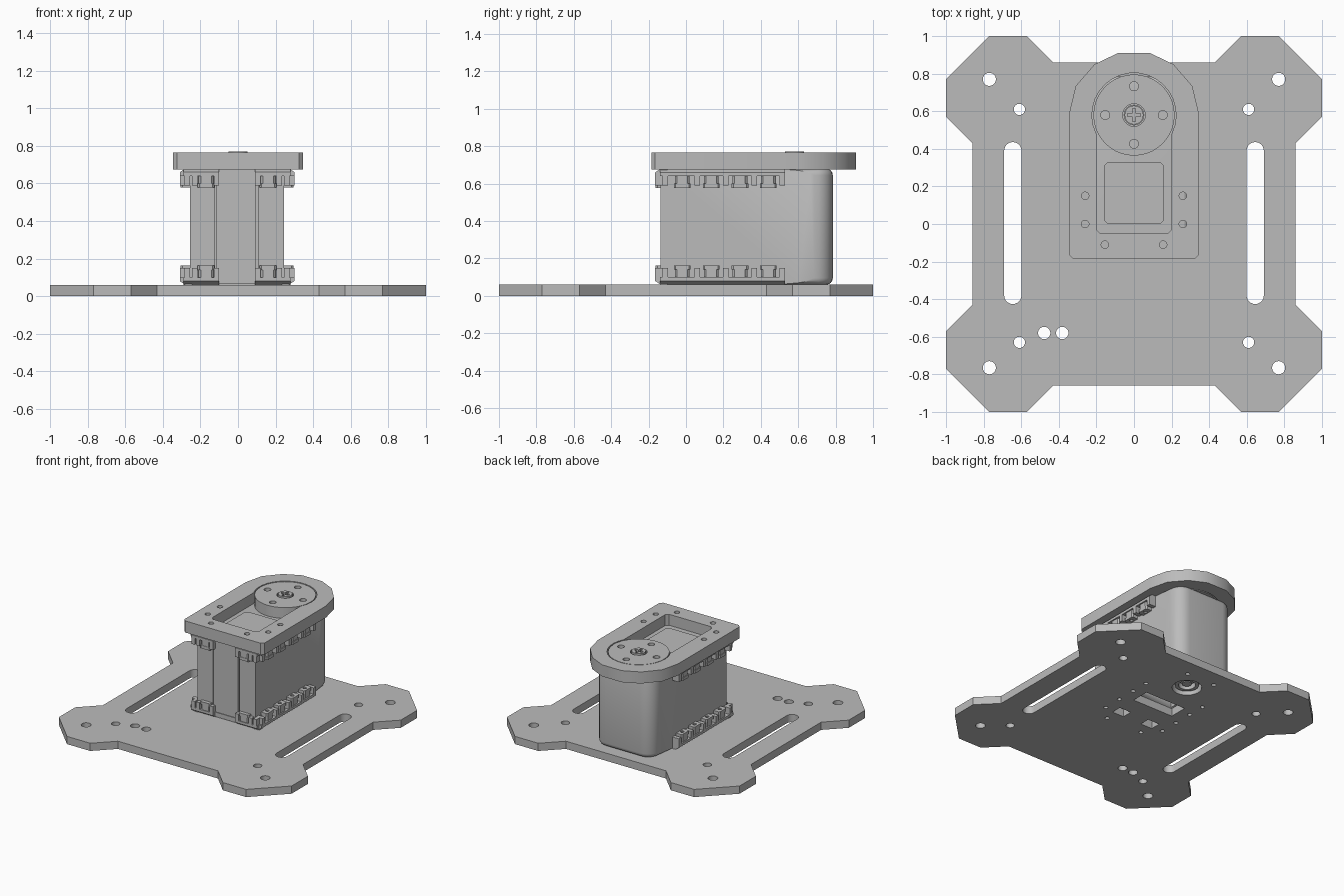
import bpy, bmesh, math
from mathutils import Matrix

if "Cube" in bpy.data.objects:
    bpy.data.objects.remove(bpy.data.objects["Cube"])

grey = bpy.data.materials.new("plain grey")
grey.diffuse_color = (0.5, 0.5, 0.5, 1)
grey.use_nodes = True
grey.node_tree.nodes["Principled BSDF"].inputs["Base Color"].default_value = grey.diffuse_color
CX = -0.005          # centre of the motor across x
AXIS_Y = 0.58        # output shaft position


def circle(x, y, r, n=24, a0=0.0, a1=360.0):
    full = abs(a1 - a0) >= 360
    d = math.radians(a1 - a0) / (n if full else n - 1)
    a = math.radians(a0)
    return [(x + r * math.cos(a + i * d), y + r * math.sin(a + i * d)) for i in range(n)]


def rect(x0, x1, y0, y1, c=0.0):
    if not c:
        return [(x0, y0), (x1, y0), (x1, y1), (x0, y1)]
    return [(x0 + c, y0), (x1 - c, y0), (x1, y0 + c), (x1, y1 - c),
            (x1 - c, y1), (x0 + c, y1), (x0, y1 - c), (x0, y0 + c)]


def finish(ob, smooth=True):
    ob.data.materials.clear()
    ob.data.materials.append(grey)
    if smooth:
        bpy.ops.object.select_all(action='DESELECT')
        ob.select_set(True)
        bpy.context.view_layer.objects.active = ob
        bpy.ops.object.shade_smooth_by_angle(angle=math.radians(28))
    return ob


def prism(name, loops, z0, z1, matrix=None):
    """Extrude an outline (first loop) with holes (other loops) from z0 to z1."""
    cu = bpy.data.curves.new(name, 'CURVE')
    cu.dimensions = '2D'
    cu.fill_mode = 'BOTH'
    cu.extrude = (z1 - z0) / 2
    for loop in loops:
        s = cu.splines.new('POLY')
        s.points.add(len(loop) - 1)
        for p, (x, y) in zip(s.points, loop):
            p.co = (x, y, 0, 1)
        s.use_cyclic_u = True
    tmp = bpy.data.objects.new(name + "_curve", cu)
    bpy.context.collection.objects.link(tmp)
    bpy.context.view_layer.update()
    dg = bpy.context.evaluated_depsgraph_get()
    me = bpy.data.meshes.new_from_object(tmp.evaluated_get(dg))
    bpy.data.objects.remove(tmp)
    bm = bmesh.new()
    bm.from_mesh(me)
    bmesh.ops.remove_doubles(bm, verts=bm.verts, dist=1e-5)
    bmesh.ops.translate(bm, verts=bm.verts, vec=(0, 0, (z0 + z1) / 2))
    if matrix:
        bmesh.ops.transform(bm, verts=bm.verts, matrix=matrix)
    bmesh.ops.recalc_face_normals(bm, faces=bm.faces)
    bm.to_mesh(me)
    bm.free()
    me.name = name
    ob = bpy.data.objects.new(name, me)
    bpy.context.collection.objects.link(ob)
    return finish(ob)


# Shared screw hole pattern
screws = [(s * x, y) for s in (-1, 1) for x, y in ((0.26, 0.15), (0.26, 0.0), (0.155, -0.11))]

# Base plate with corner lobes, slots and holes
quarter = [(0.86, 0.43), (1, 0.57), (1, 0.77), (0.77, 1), (0.57, 1), (0.43, 0.86)]
outline = (quarter + [(-x, y) for x, y in reversed(quarter)] +
           [(-x, -y) for x, y in quarter] + [(x, -y) for x, y in reversed(quarter)])
holes = []
for s in (-1, 1):
    holes += [circle(s * 0.77, y, 0.035) for y in (-0.765, 0.77)]
    holes += [circle(s * 0.61, y, 0.03) for y in (-0.63, 0.61)]
    holes.append(circle(s * 0.645, 0.39, 0.046, 13, 0, 180) +
                 circle(s * 0.645, -0.38, 0.046, 13, 180, 360 - 1e-3))
    holes.append(rect(s * 0.13 - 0.05, s * 0.13 + 0.05, -0.02, 0.06))
    holes += [circle(s * x, y, 0.016, 12) for x, y in ((0.26, 0.3), (0.26, 0.44), (0.12, 0.73))]
holes += [circle(x, -0.58, 0.033) for x in (-0.478, -0.382)]
holes += [circle(x, y, 0.016, 12) for x, y in screws]
holes += [circle(0, AXIS_Y, 0.105), rect(-0.175, 0.175, 0.205, 0.345)]
prism("base_plate", [outline] + holes, 0, 0.06)

# Rear bearing ring and screw inside the base plate
prism("bearing_ring", [circle(0, AXIS_Y, 0.085), circle(0, AXIS_Y, 0.06)], 0.02, 0.065)
prism("bearing_screw", [circle(0, AXIS_Y, 0.035)], 0.03, 0.065)

# Motor body with rounded rear corners and rounded lower edge
bm = bmesh.new()
bmesh.ops.create_cube(bm, size=1, matrix=Matrix.Translation((CX, 0.3375, 0.37)) @
                      Matrix.Diagonal((0.50, 0.895, 0.62, 1)))
rear = [e for e in bm.edges if all(v.co.y > 0.7 for v in e.verts)
        and abs(e.verts[0].co.z - e.verts[1].co.z) > 0.1]
bmesh.ops.bevel(bm, geom=rear, offset=0.1, segments=6, profile=0.5, affect='EDGES')
rim = [e for e in bm.edges if abs(e.verts[0].co.z - e.verts[1].co.z) < 1e-4
       and max(v.co.y for v in e.verts) > 0.69 and min(v.co.y for v in e.verts) > 0.6]
bmesh.ops.bevel(bm, geom=rim, offset=0.035, segments=4, profile=0.5, affect='EDGES')
me = bpy.data.meshes.new("motor_body")
bm.to_mesh(me)
bm.free()
body = bpy.data.objects.new("motor_body", me)
bpy.context.collection.objects.link(body)

# Connector pocket in the underside
pocket = prism("pocket_cutter", [rect(-0.16, 0.16, 0.215, 0.335)], 0.0, 0.11)
pocket.hide_render = True
pocket.hide_set(True)
cut = body.modifiers.new("pocket", 'BOOLEAN')
cut.operation = 'DIFFERENCE'
cut.object = pocket
finish(body)

# Front cover panels with a narrow groove
for side, (x0, x1) in (("left", (-0.255, -0.122)), ("centre", (-0.118, 0.096)),
                       ("right", (0.106, 0.245))):
    prism("front_panel_" + side, [rect(x0, x1, -0.135, -0.108)], 0.09, 0.655)

# Mounting flanges: shelf, dividing ribs and nuts, on both sides, top and bottom
shelf = [(0.24, 0.68), (0.275, 0.68), (0.305, 0.66), (0.305, 0.64), (0.24, 0.64)]
rib = [(0.24, 0.68), (0.275, 0.68), (0.305, 0.66), (0.305, 0.59), (0.24, 0.59)]


def place(sx, top):
    """Mirror a part about the motor centre: left or right, top or bottom."""
    m = Matrix.Translation((CX, 0, 0)) @ Matrix.Diagonal((sx, 1, 1, 1))
    return m if top else Matrix.Translation((0, 0, 0.74)) @ Matrix.Diagonal((1, 1, -1, 1)) @ m


# maps profile (x, z) extruded along y, and profile (depth, z) extruded along x
ALONG_Y = Matrix(((1, 0, 0, 0), (0, 0, 1, 0), (0, 1, 0, 0), (0, 0, 0, 1)))
ALONG_X = Matrix(((0, 0, 1, 0), (-1, 0, 0, 0.14), (0, 1, 0, 0), (0, 0, 0, 1)))

for top in (True, False):
    level = "top" if top else "bottom"
    for sx in (-1, 1):
        tag = level + ("_right" if sx > 0 else "_left")
        m = place(sx, top)
        prism("side_shelf_" + tag, [shelf], -0.14, 0.53, m @ ALONG_Y)
        for y in (-0.11, 0.06, 0.212, 0.364, 0.515):
            prism("side_rib_" + tag, [rib], y - 0.015, y + 0.015, m @ ALONG_Y)
        for y in (-0.02, 0.135, 0.288, 0.44):
            prism("nut_" + tag, [rect(0.24, 0.295, y - 0.04, y + 0.04, 0.012),
                                 circle(0.27, y, 0.014, 10)], 0.597, 0.642, m)
            prism("nut_lip_" + tag, [rect(0.24, 0.30, y - 0.045, y + 0.045, 0.01),
                                     circle(0.27, y, 0.014, 10)], 0.577, 0.60, m)
        # front corner clip
        prism("front_shelf_" + tag, [shelf], 0.1, 0.285, m @ ALONG_X)
        for x in (0.11, 0.225, 0.265):
            prism("front_rib_" + tag, [rib], x - 0.014, x + 0.014, m @ ALONG_X)
        prism("front_nut_" + tag, [rect(0.125, 0.205, -0.16, -0.10, 0.012)], 0.597, 0.642, m)
        prism("front_nut_lip_" + tag, [rect(0.12, 0.21, -0.163, -0.10, 0.01)], 0.577, 0.60, m)
    # strip joining the two front clips
    prism("front_strip_" + level, [rect(-0.11, 0.11, -0.14, -0.10)], 0.64, 0.675, place(1, top))

# Top bracket with arched rear and keyhole opening
half = [(0.325, -0.185), (0.345, -0.165), (0.345, 0.59), (0.31, 0.735), (0.21, 0.85), (0.085, 0.91)]
arch = half + [(-x, y) for x, y in reversed(half)]
opening = ([(-0.2, -0.03), (-0.18, -0.05), (0.18, -0.05), (0.2, -0.03)] +
           circle(0, AXIS_Y, 0.224, 20, -27, 207))
prism("top_bracket", [arch, opening] + [circle(x, y, 0.02, 16) for x, y in screws], 0.675, 0.765)

# Raised label panel on the motor top, without text
prism("label_panel", [rect(-0.16, 0.16, 0.0, 0.33, 0.02)], 0.68, 0.688)

# Output disc with four holes, and a cross-head screw
ring = [circle(0.153 * math.cos(a), AXIS_Y + 0.153 * math.sin(a), 0.024, 16)
        for a in (0, math.pi / 2, math.pi, 1.5 * math.pi)]
prism("output_disc", [circle(0, AXIS_Y, 0.216, 40), circle(0, AXIS_Y, 0.06)] + ring, 0.675, 0.763)
a, b = 0.034, 0.009
cross = [(a, -b), (a, b), (b, b), (b, a), (-b, a), (-b, b),
         (-a, b), (-a, -b), (-b, -b), (-b, -a), (b, -a), (b, -b)]
prism("screw_head", [circle(0, AXIS_Y, 0.05), [(x, AXIS_Y + y) for x, y in cross]], 0.74, 0.771)
prism("screw_base", [circle(0, AXIS_Y, 0.055)], 0.675, 0.741)
